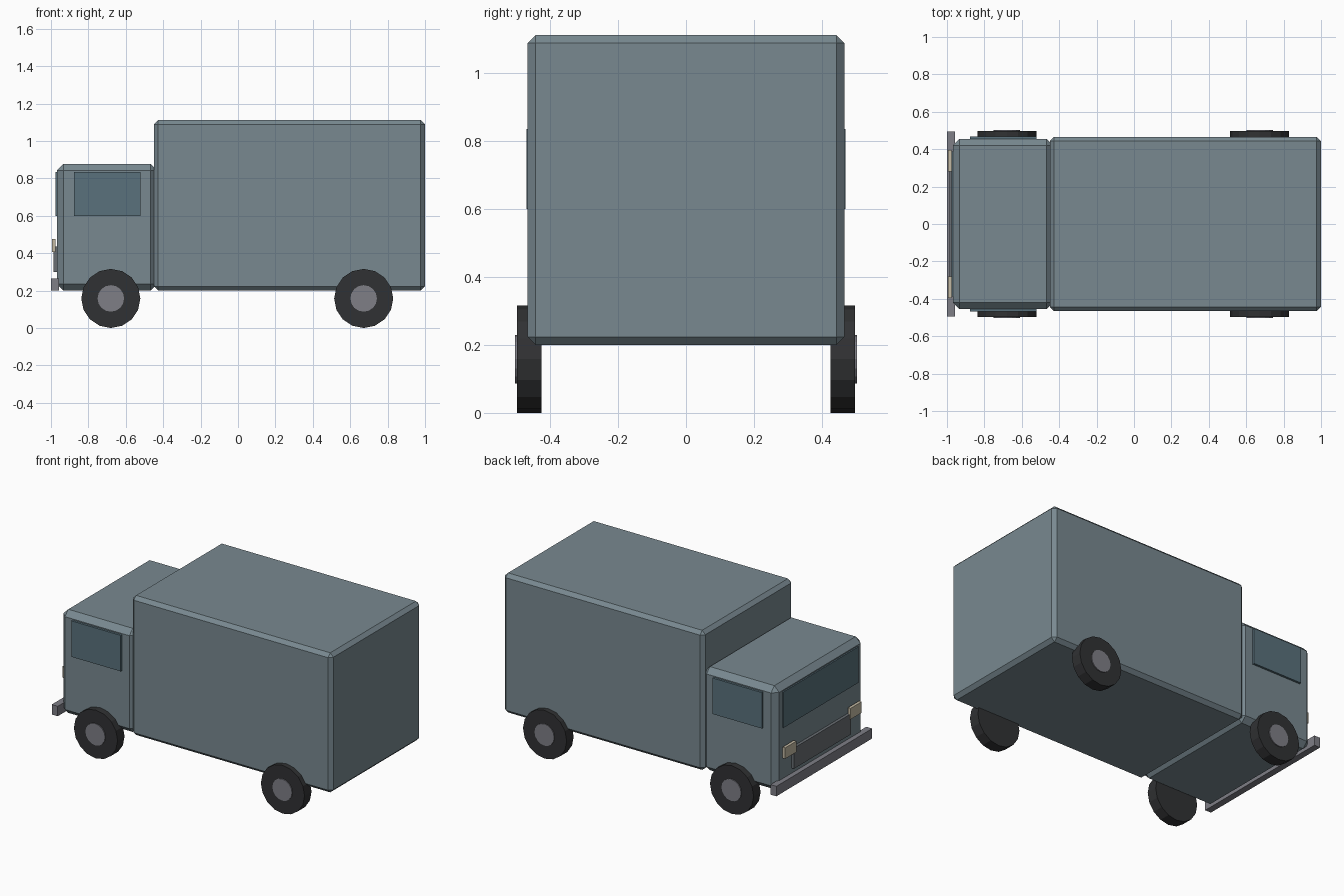
import bpy
import math

if "Cube" in bpy.data.objects:
    bpy.data.objects.remove(bpy.data.objects["Cube"])


def material(name, rgb):
    m = bpy.data.materials.new(name)
    m.diffuse_color = (*rgb, 1)
    m.use_nodes = True
    m.node_tree.nodes["Principled BSDF"].inputs["Base Color"].default_value = m.diffuse_color
    return m


paint = material("body_paint", (0.19, 0.25, 0.28))
glass = material("window_glass", (0.10, 0.165, 0.20))
rubber = material("tyre_rubber", (0.03, 0.031, 0.033))
metal = material("metal", (0.21, 0.21, 0.24))
dark = material("grille_dark", (0.14, 0.155, 0.17))
lamp = material("lamp_cream", (0.55, 0.49, 0.37))


def box(name, x, y, z, mat, bevel=0):
    """Box from (min, max) ranges, with an optional one-step chamfer."""
    bpy.ops.mesh.primitive_cube_add(
        size=1, location=[(a + b) / 2 for a, b in (x, y, z)])
    ob = bpy.context.object
    ob.name = name
    ob.scale = [b - a for a, b in (x, y, z)]
    bpy.ops.object.transform_apply(location=False, rotation=False, scale=True)
    ob.data.materials.append(mat)
    if bevel:
        mod = ob.modifiers.new("chamfer", 'BEVEL')
        mod.width = bevel
        mod.segments = 1
    return ob


def disc(name, x, y, z, radius, depth, mat):
    """16-sided cylinder lying along y."""
    bpy.ops.mesh.primitive_cylinder_add(
        vertices=16, radius=radius, depth=depth,
        location=(x, y, z), rotation=(math.pi / 2, 0, 0))
    ob = bpy.context.object
    ob.name = name
    ob.data.materials.append(mat)
    return ob


# Cargo box and cab
box("cargo_box", (-0.45, 1.0), (-0.466, 0.466), (0.20, 1.112), paint, 0.023)
box("cab", (-0.968, -0.432), (-0.455, 0.455), (0.20, 0.877), paint, 0.035)

# Nose details
box("windshield", (-0.977, -0.96), (-0.387, 0.387), (0.60, 0.835), glass)
box("grille", (-0.987, -0.967), (-0.295, 0.295), (0.30, 0.435), dark)
box("bumper", (-1.0, -0.957), (-0.495, 0.495), (0.20, 0.265), metal)

# Paired parts on both sides
for side, s in (("left", 1), ("right", -1)):
    def span(a, b):
        return tuple(sorted((a * s, b * s)))

    box(f"{side}_side_window", (-0.877, -0.52), span(0.45, 0.469),
        (0.60, 0.835), glass)
    box(f"{side}_headlight", (-0.994, -0.975), span(0.28, 0.395),
        (0.405, 0.477), lamp)
    for axle, x in (("front", -0.68), ("rear", 0.672)):
        disc(f"{side}_{axle}_tyre", x, s * 0.462, 0.158, 0.158, 0.072, rubber)
        disc(f"{side}_{axle}_hub", x, s * 0.469, 0.158, 0.071, 0.069, metal)
